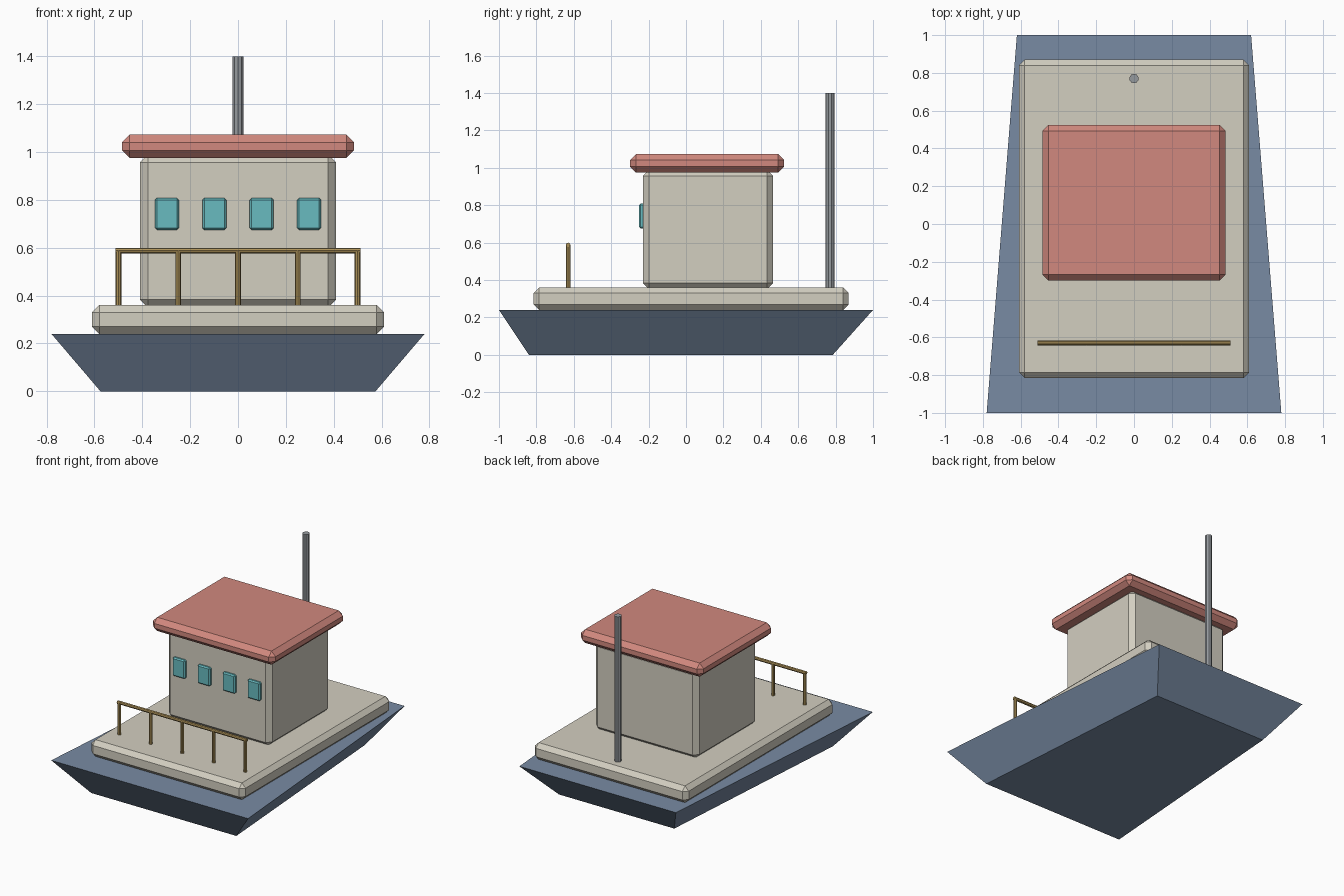
import bpy
import bmesh
from mathutils import Vector

cube = bpy.data.objects.get("Cube")
if cube:
    bpy.data.objects.remove(cube, do_unlink=True)


def material(name, rgb):
    m = bpy.data.materials.new(name)
    m.use_nodes = True
    colour = (*rgb, 1)
    m.diffuse_color = colour
    m.node_tree.nodes["Principled BSDF"].inputs["Base Color"].default_value = colour
    return m


blue = material("slate blue", (0.19, 0.26, 0.37))
cream = material("cream", (0.65, 0.62, 0.53))
red = material("faded red", (0.64, 0.25, 0.21))
teal = material("teal glass", (0.14, 0.50, 0.53))
brass = material("brass", (0.42, 0.29, 0.10))
steel = material("grey steel", (0.30, 0.32, 0.34))


def add_object(name, bm, mat):
    mesh = bpy.data.meshes.new(name)
    bmesh.ops.recalc_face_normals(bm, faces=bm.faces)
    bm.to_mesh(mesh)
    bm.free()
    mesh.materials.append(mat)
    obj = bpy.data.objects.new(name, mesh)
    bpy.context.collection.objects.link(obj)
    return obj


def box(name, low, high, mat, chamfer=0.0):
    """Box between two corners with chamfered edges."""
    low, high = Vector(low), Vector(high)
    bm = bmesh.new()
    bmesh.ops.create_cube(bm, size=1)
    for v in bm.verts:
        v.co = (low + high) / 2 + v.co * (high - low)
    obj = add_object(name, bm, mat)
    if chamfer:
        bevel = obj.modifiers.new("Chamfer", "BEVEL")
        bevel.width = chamfer
        bevel.segments = 1
    return obj


def rod(name, start, end, radius, mat, sides=8):
    """Straight faceted rod between two points."""
    start, end = Vector(start), Vector(end)
    bm = bmesh.new()
    bmesh.ops.create_cone(bm, cap_ends=True, segments=sides, radius1=radius,
                          radius2=radius, depth=(end - start).length)
    turn = (end - start).to_track_quat("Z", "Y")
    for v in bm.verts:
        v.co = (start + end) / 2 + turn @ v.co
    return add_object(name, bm, mat)


# Hull: flared tub, wider at the bow
hull = bmesh.new()
rings = []
for z, bow_y, bow_x, stern_y, stern_x in ((0, -0.84, 0.575, 0.785, 0.457),
                                          (0.24, -1, 0.78, 1, 0.62)):
    corners = ((-bow_x, bow_y), (bow_x, bow_y), (stern_x, stern_y), (-stern_x, stern_y))
    rings.append([hull.verts.new((x, y, z)) for x, y in corners])
for ring in rings:
    hull.faces.new(ring)
for i in range(4):
    j = (i + 1) % 4
    hull.faces.new((rings[0][i], rings[0][j], rings[1][j], rings[1][i]))
add_object("hull", hull, blue)

# Deck, cabin and roof
box("deck", (-0.61, -0.815, 0.24), (0.61, 0.87, 0.36), cream, 0.03)
box("cabin", (-0.41, -0.23, 0.35), (0.41, 0.465, 0.99), cream, 0.033)
box("roof", (-0.485, -0.3, 0.975), (0.485, 0.525, 1.073), red, 0.032)

# Row of front windows
for i in range(4):
    x = (i - 1.5) * 0.198
    box(f"window_{i + 1}", (x - 0.05, -0.25, 0.675), (x + 0.05, -0.22, 0.808), teal, 0.008)

# Bow railing
for i in range(5):
    x = (i - 2) * 0.25
    rod(f"railing_post_{i + 1}", (x, -0.63, 0.35), (x, -0.63, 0.59), 0.012, brass)
rod("railing_top", (-0.512, -0.63, 0.588), (0.512, -0.63, 0.588), 0.012, brass)

# Mast at the stern
rod("mast", (0, 0.77, 0.34), (0, 0.77, 1.4), 0.025, steel, 10)
